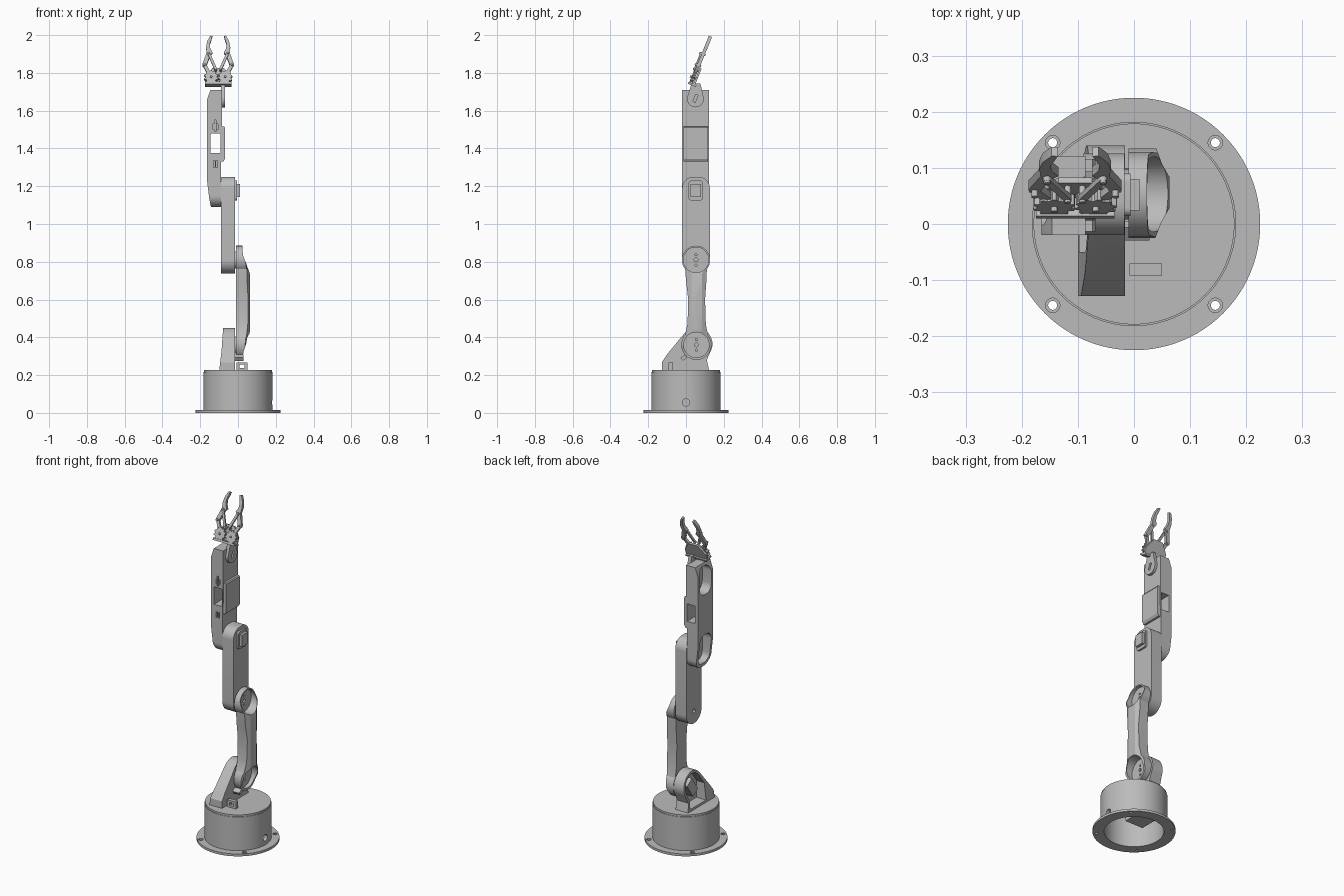
import bpy, bmesh
from math import sin, cos, radians, pi
from mathutils import Matrix, Vector

if "Cube" in bpy.data.objects:
    bpy.data.objects.remove(bpy.data.objects["Cube"])

grey = bpy.data.materials.new("light_grey")
grey.use_nodes = True
grey.diffuse_color = (0.5, 0.5, 0.5, 1)
grey.node_tree.nodes["Principled BSDF"].inputs["Base Color"].default_value = (0.5, 0.5, 0.5, 1)
parts = []


def arc(a, b, r, start, end, n=24):
    angles = [radians(start + (end - start) * i / n) for i in range(n + 1)]
    return [(a + r * cos(t), b + r * sin(t)) for t in angles]


def circle(a, b, r, n=40):
    return arc(a, b, r, 0, 360 - 360 / n, n - 1)


def rect(a0, a1, b0, b1):
    return [(a0, b0), (a1, b0), (a1, b1), (a0, b1)]


def round_rect(a0, a1, b0, b1, r):
    return (arc(a1 - r, b1 - r, r, 0, 90, 8) + arc(a0 + r, b1 - r, r, 90, 180, 8)
            + arc(a0 + r, b0 + r, r, 180, 270, 8) + arc(a1 - r, b0 + r, r, 270, 360, 8))


def prism(name, axis, pts, lo, hi):
    """Extrude a flat outline along one axis."""
    place = {"x": lambda a, b, h: (h, a, b),
             "y": lambda a, b, h: (a, h, b),
             "z": lambda a, b, h: (a, b, h)}[axis]
    bm = bmesh.new()
    low = [bm.verts.new(place(a, b, lo)) for a, b in pts]
    high = [bm.verts.new(place(a, b, hi)) for a, b in pts]
    bm.faces.new(low)
    bm.faces.new(high)
    n = len(pts)
    for i in range(n):
        j = (i + 1) % n
        bm.faces.new((low[i], low[j], high[j], high[i]))
    bmesh.ops.recalc_face_normals(bm, faces=bm.faces)
    mesh = bpy.data.meshes.new(name)
    bm.to_mesh(mesh)
    bm.free()
    mesh.materials.append(grey)
    obj = bpy.data.objects.new(name, mesh)
    bpy.context.collection.objects.link(obj)
    parts.append(obj)
    return obj


def combine(obj, op, *tools):
    """Apply booleans and remove the tools."""
    for tool in tools:
        mod = obj.modifiers.new("bool", "BOOLEAN")
        mod.operation, mod.object, mod.solver = op, tool, "EXACT"
        bpy.context.view_layer.update()
        dg = bpy.context.evaluated_depsgraph_get()
        mesh = bpy.data.meshes.new_from_object(obj.evaluated_get(dg))
        obj.modifiers.clear()
        obj.data = mesh
        parts.remove(tool)
        bpy.data.objects.remove(tool)
    return obj


def cut(obj, axis, pts, lo, hi):
    return combine(obj, "DIFFERENCE", prism("cutter", axis, pts, lo, hi))


def keep(obj, axis, pts, lo, hi):
    return combine(obj, "INTERSECT", prism("cutter", axis, pts, lo, hi))


# Base: hollow drum on a flange with countersunk holes
base = prism("base_drum", "z", circle(0, 0, 0.225, 96), 0, 0.014)
combine(base, "UNION", prism("drum", "z", circle(0, 0, 0.182, 96), 0.005, 0.216))
cut(base, "z", circle(0, 0, 0.162, 96), -0.1, 0.2)
for sx in (-1, 1):
    for sy in (-1, 1):
        cut(base, "z", circle(sx * 0.145, sy * 0.145, 0.008, 20), -0.1, 0.1)
        cut(base, "z", circle(sx * 0.145, sy * 0.145, 0.013, 20), 0.008, 0.1)
cut(base, "x", circle(0, 0.055, 0.019, 24), 0.1, 0.3)
prism("turntable", "z", circle(0, 0, 0.179, 96), 0.2, 0.227)
prism("base_motor", "z", rect(-0.11, 0.01, -0.06, 0.06), 0.09, 0.202)

# Cable tab on the turntable
tab = prism("cable_tab", "y", rect(-0.008, 0.05, 0.22, 0.268), -0.092, -0.07)
cut(tab, "y", rect(0.008, 0.034, 0.238, 0.256), -0.2, 0)

# Shoulder bracket: open on the outer side with a tilted motor in it
outline = [(-0.128, 0.225), (-0.128, 0.268), (-0.1, 0.31)] + \
    arc(0.055, 0.365, 0.085, 140, -30) + [(0.11, 0.28), (0.122, 0.225)]
bracket = prism("shoulder_bracket", "x", outline, -0.1, -0.016)
keep(bracket, "y", [(-0.1, 0.22), (-0.016, 0.22), (-0.016, 0.46), (-0.078, 0.46), (-0.087, 0.33)], -0.2, 0.2)
hollow = [(-0.05, 0.24), (-0.05, 0.34)] + arc(0.055, 0.365, 0.07, 140, -25) + [(0.095, 0.28), (0.1, 0.24)]
cut(bracket, "x", hollow, -0.2, -0.035)


def tilted_box(y, z, w, h, angle):
    c, s = cos(radians(angle)), sin(radians(angle))
    return [(y + a * c - b * s, z + a * s + b * c) for a, b in rect(-w, w, -h, h)]


prism("shoulder_motor", "x", tilted_box(0.045, 0.345, 0.028, 0.05, -35), -0.075, -0.03)
prism("shoulder_cable_clip", "x", tilted_box(-0.012, 0.292, 0.014, 0.01, 35), -0.02, 0.028)

# Lower arm: thick waisted shaft between two open cups
shoulder, elbow = (0.055, 0.36), (0.053, 0.81)
outline = (arc(*shoulder, 0.08, 140, 400, 36) + [(0.105, 0.47), (0.101, 0.6), (0.108, 0.7)]
           + arc(*elbow, 0.075, -40, 220, 36) + [(0, 0.7), (0.012, 0.6), (0.008, 0.47)])
lower = prism("lower_arm", "x", outline, -0.01, 0.08)
keep(lower, "y", [(-0.02, 0.26), (0.026, 0.26), (0.028, 0.32), (0.05, 0.385), (0.063, 0.43),
                  (0.063, 0.735), (0.05, 0.775), (0.026, 0.835), (0.022, 0.9), (-0.02, 0.9)], -0.2, 0.3)
keep(lower, "z", [(-0.02, -0.03), (0.036, -0.03), (0.05, 0.005), (0.063, 0.028), (0.063, 0.084),
                  (0.05, 0.107), (0.036, 0.145), (-0.02, 0.145)], 0, 1)
for y, z in (shoulder, elbow):
    cut(lower, "x", circle(y, z, 0.067), 0.004, 0.2)
    cut(lower, "x", circle(y, z, 0.01, 16), -0.1, 0.1)
    for dz in (-0.028, 0.028):
        cut(lower, "x", circle(y, z + dz, 0.006, 12), -0.1, 0.1)
    prism("joint_horn", "x", circle(y, z, 0.045), -0.022, -0.006)

# Upper arm with its protruding motor shaft housing
outline = (arc(*elbow, 0.073, 180, 360) + arc(0.066, 1.19, 0.06, 0, 90, 12)
           + arc(0.04, 1.19, 0.06, 90, 180, 12))
upper = prism("upper_arm", "x", outline, -0.09, -0.017)
cut(upper, "x", circle(elbow[0], elbow[1], 0.012, 16), -0.2, -0.07)
motor = prism("elbow_motor", "x", round_rect(0.014, 0.09, 1.125, 1.23, 0.014), -0.03, -0.006)
combine(motor, "UNION", prism("motor_cap", "x", rect(0.024, 0.08, 1.143, 1.213), -0.02, 0.01))

# Forearm: tapered box, rounded at the bottom, pockets on the outer side
side = [(-0.143, 1.09), (-0.09, 1.09), (-0.09, 1.33), (-0.086, 1.52), (-0.086, 1.71),
        (-0.146, 1.71), (-0.165, 1.655), (-0.165, 1.24), (-0.153, 1.14)]
forearm = prism("forearm", "y", side, -0.02, 0.121)
keep(forearm, "x", [(0.121, 1.72), (-0.02, 1.72)] + arc(0.04, 1.15, 0.06, 180, 270, 12)
     + arc(0.061, 1.15, 0.06, 270, 360, 12), -0.3, 0)
saddle = prism("saddle", "y", [(-0.1, 1.33), (-0.078, 1.33), (-0.069, 1.345), (-0.069, 1.51),
                               (-0.074, 1.517), (-0.1, 1.517)], -0.013, 0.116)
combine(forearm, "UNION", saddle)
cut(forearm, "y", rect(-0.145, -0.092, 1.375, 1.48), -0.2, 0.3)
for z0, z1 in ((1.53, 1.695), (1.112, 1.29)):
    cut(forearm, "x", round_rect(-0.004, 0.105, z0, z1, 0.045), -0.3, -0.105)
for x, z0, z1 in ((-0.12, 1.49, 1.55), (-0.129, 1.5, 1.53), (-0.111, 1.5, 1.53),
                  (-0.127, 1.3, 1.335), (-0.112, 1.3, 1.335)):
    cut(forearm, "y", rect(x - 0.004, x + 0.004, z0, z1), -0.1, -0.008)

# Wrist plate
outline = arc(0.05, 1.662, 0.044, 165, 375) + [(0.076, 1.745), (0.03, 1.745)]
wrist = prism("wrist_plate", "x", outline, -0.09, -0.07)
cut(wrist, "x", tilted_box(0.05, 1.665, 0.007, 0.02, -22), -0.2, 0)

# Gripper, built upright around its gears and then tilted back
tilt = Matrix.Translation((-0.105, 0.04, 1.775)) @ Matrix.Rotation(radians(-22), 4, "X")
first = len(parts)


def bar(name, p, q, r, lo, hi):
    d = Vector(q) - Vector(p)
    ang = math_angle = Vector((1, 0)).angle_signed(d) * -180 / pi
    return prism(name, "y", arc(*p, r, ang + 90, ang + 270, 10) + arc(*q, r, ang - 90, ang + 90, 10), lo, hi)


prism("palm_plate", "y", [(-0.07, -0.036), (0.07, -0.036), (0.07, 0.005), (0.03, 0.06),
                          (-0.03, 0.06), (-0.07, 0.005)], 0.011, 0.022)
prism("palm_foot", "y", rect(-0.07, 0.07, -0.042, -0.03), -0.016, 0.03)
for s, label in ((-1, "right"), (1, "left")):
    gear_pts = [(s * 0.037 + r * cos(t), r * sin(t)) for i in range(40)
                for t in [2 * pi * (i + (0.5 if s > 0 else 1.5)) / 40]
                for r in [0.038 if i % 4 < 2 else 0.031]]
    gear = prism(label + "_gear", "y", gear_pts, -0.012, 0.008)
    cut(gear, "y", circle(s * 0.037, 0, 0.006, 12), -0.1, 0.1)
    bar(label + "_outer_link", (s * 0.037, 0), (s * 0.072, 0.07), 0.009, -0.008, 0.006)
    bar(label + "_inner_link", (s * 0.013, 0.043), (s * 0.05, 0.134), 0.007, -0.016, -0.006)
    finger = [(-0.082, 0.064), (-0.083, 0.076), (-0.061, 0.14), (-0.064, 0.17), (-0.058, 0.205),
              (-0.042, 0.236), (-0.031, 0.235), (-0.036, 0.215), (-0.044, 0.19), (-0.042, 0.165),
              (-0.03, 0.14), (-0.042, 0.125), (-0.064, 0.062)]
    prism(label + "_finger", "y", [(-s * x, v) for x, v in finger], -0.008, 0.01)
    for x, v in ((0.037, 0), (0.072, 0.07), (0.05, 0.134), (0.013, 0.043)):
        prism(label + "_pin", "y", circle(s * x, v, 0.006, 12), -0.02, 0.014)
for obj in parts[first:]:
    obj.data.transform(tilt)

# Smooth the round walls and keep the edges sharp
bpy.ops.object.select_all(action="DESELECT")
for obj in parts:
    obj.select_set(True)
bpy.context.view_layer.objects.active = parts[0]
bpy.ops.object.shade_smooth_by_angle(angle=radians(25))
